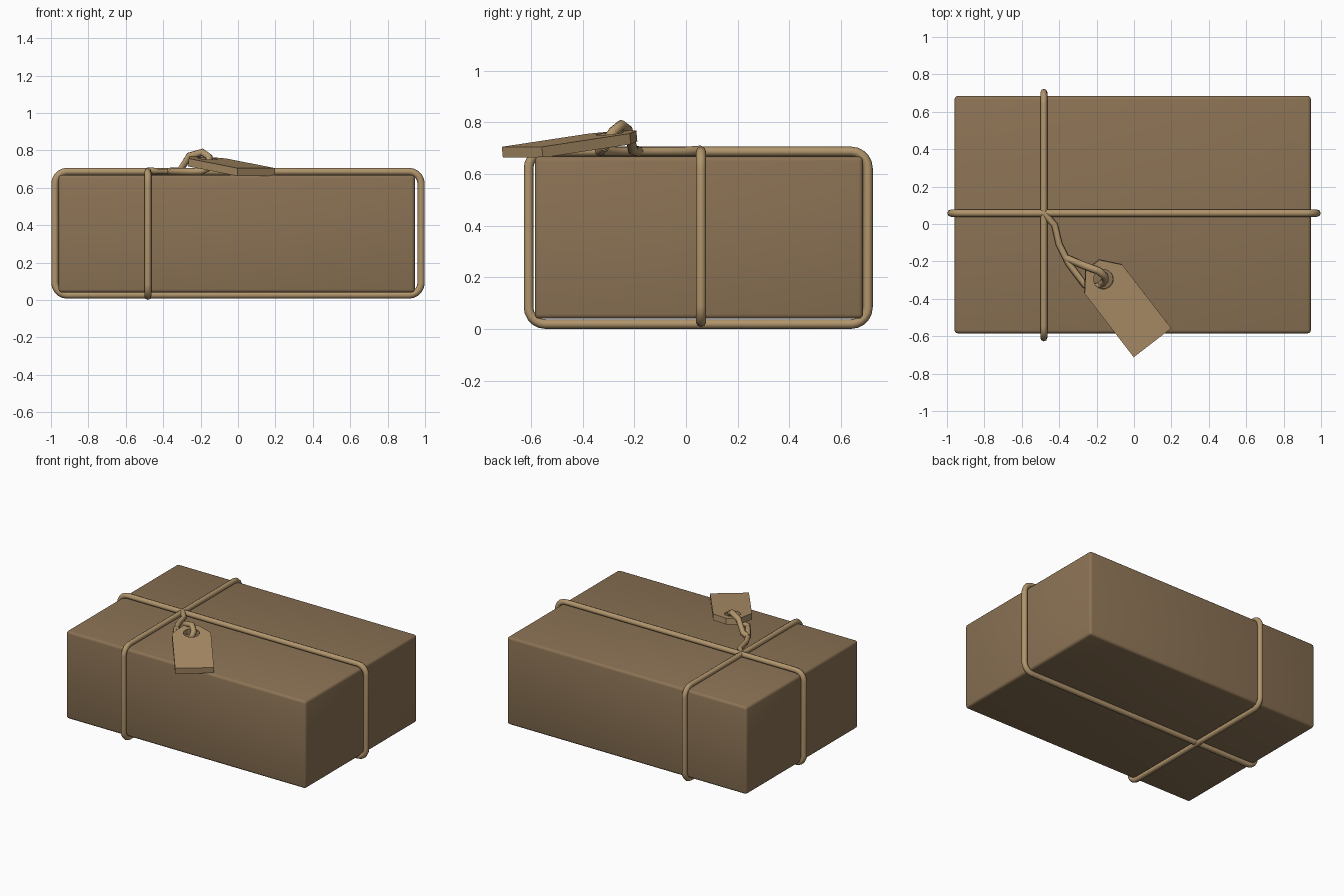
import bpy, bmesh, math
from mathutils import Vector

if "Cube" in bpy.data.objects:
    bpy.data.objects.remove(bpy.data.objects["Cube"])


def material(name, col):
    m = bpy.data.materials.new(name)
    m.diffuse_color = (*col, 1)
    m.use_nodes = True
    m.node_tree.nodes["Principled BSDF"].inputs["Base Color"].default_value = m.diffuse_color
    return m


CARD = material("brown_paper", (0.26, 0.17, 0.09))
TWINE = material("twine", (0.44, 0.30, 0.15))
TAG = material("tag_card", (0.42, 0.28, 0.14))


def add_mesh(name, bm, mat):
    me = bpy.data.meshes.new(name)
    bm.to_mesh(me)
    bm.free()
    ob = bpy.data.objects.new(name, me)
    bpy.context.collection.objects.link(ob)
    me.materials.append(mat)
    return ob


def smooth(ob, angle=40):
    bpy.ops.object.select_all(action='DESELECT')
    ob.select_set(True)
    bpy.context.view_layer.objects.active = ob
    bpy.ops.object.shade_smooth_by_angle(angle=math.radians(angle))


def rope(name, pts, radius, cyclic=False):
    cu = bpy.data.curves.new(name, 'CURVE')
    cu.dimensions = '3D'
    cu.bevel_depth = radius
    cu.bevel_resolution = 2
    cu.use_fill_caps = True
    sp = cu.splines.new('POLY')
    sp.points.add(len(pts) - 1)
    for p, co in zip(sp.points, pts):
        p.co = (*co, 1)
    sp.use_cyclic_u = cyclic
    ob = bpy.data.objects.new(name, cu)
    bpy.context.collection.objects.link(ob)
    cu.materials.append(TWINE)
    bpy.ops.object.select_all(action='DESELECT')
    ob.select_set(True)
    bpy.context.view_layer.objects.active = ob
    bpy.ops.object.convert(target='MESH')
    smooth(bpy.context.object, 50)


def rounded_loop(lo, hi, z0, z1, r, n=5):
    """Rounded rectangle as (along, z) pairs."""
    out = []
    corners = [(hi - r, z1 - r), (lo + r, z1 - r), (lo + r, z0 + r), (hi - r, z0 + r)]
    for k, (a, z) in enumerate(corners):
        for i in range(n + 1):
            t = math.pi / 2 * (k + i / n)
            out.append((a + r * math.cos(t), z + r * math.sin(t)))
    return out


# parcel box with softened edges
bm = bmesh.new()
bmesh.ops.create_cube(bm, size=1)
for v in bm.verts:
    v.co = Vector((v.co.x * 1.905 - 0.007, v.co.y * 1.27 + 0.05, v.co.z * 0.628 + 0.354))
bmesh.ops.bevel(bm, geom=bm.edges[:], offset=0.018, segments=3, profile=0.5, affect='EDGES')
smooth(add_mesh("parcel_box", bm, CARD))

# twine loops round the parcel
rope("long_twine", [(a, 0.058, z) for a, z in rounded_loop(-0.979, 0.979, 0.027, 0.687, 0.065)],
     0.0195, True)
rope("short_twine", [(-0.482, a, z) for a, z in rounded_loop(-0.609, 0.704, 0.0195, 0.687, 0.065)],
     0.0185, True)

# cord from the crossing to the tag, splitting into a loop through the hole
rope("tag_cord", [(-0.482, 0.058, 0.692), (-0.425, -0.005, 0.687), (-0.40, -0.11, 0.687),
                  (-0.35, -0.21, 0.687), (-0.265, -0.325, 0.687), (-0.20, -0.335, 0.687),
                  (-0.16, -0.315, 0.705)], 0.018)
rope("tag_cord_loop", [(-0.37, -0.18, 0.687), (-0.31, -0.205, 0.692), (-0.26, -0.225, 0.77),
                       (-0.19, -0.25, 0.79), (-0.155, -0.28, 0.765), (-0.155, -0.305, 0.73),
                       (-0.175, -0.32, 0.70)], 0.02)

# luggage tag with clipped corners and a hole, tilted down toward its tail
u = Vector((0.61, -0.79))
v = Vector((0.79, 0.61))
tail = Vector((0.099, -0.635))


def tag_point(a, b):
    p = tail - u * a + v * b
    return (p.x, p.y, 0.705 + 0.12 * a)


outline = [(0, -0.127), (0, 0.127), (0.43, 0.127), (0.525, 0.046), (0.525, -0.046), (0.43, -0.127)]
hole = [(0.43 + 0.053 * math.cos(i * math.pi / 8), 0.053 * math.sin(i * math.pi / 8))
        for i in range(16)]
bm = bmesh.new()
edges = []
for ring in (outline, hole):
    vs = [bm.verts.new(tag_point(*p)) for p in ring]
    edges += [bm.edges.new((vs[i], vs[(i + 1) % len(vs)])) for i in range(len(vs))]
bmesh.ops.triangle_fill(bm, use_beauty=True, edges=edges)
ext = bmesh.ops.extrude_face_region(bm, geom=bm.faces[:], use_keep_orig=True)
for e in ext["geom"]:
    if isinstance(e, bmesh.types.BMVert):
        e.co += Vector((-0.003, 0.004, -0.042))
bmesh.ops.recalc_face_normals(bm, faces=bm.faces[:])
add_mesh("gift_tag", bm, TAG)
